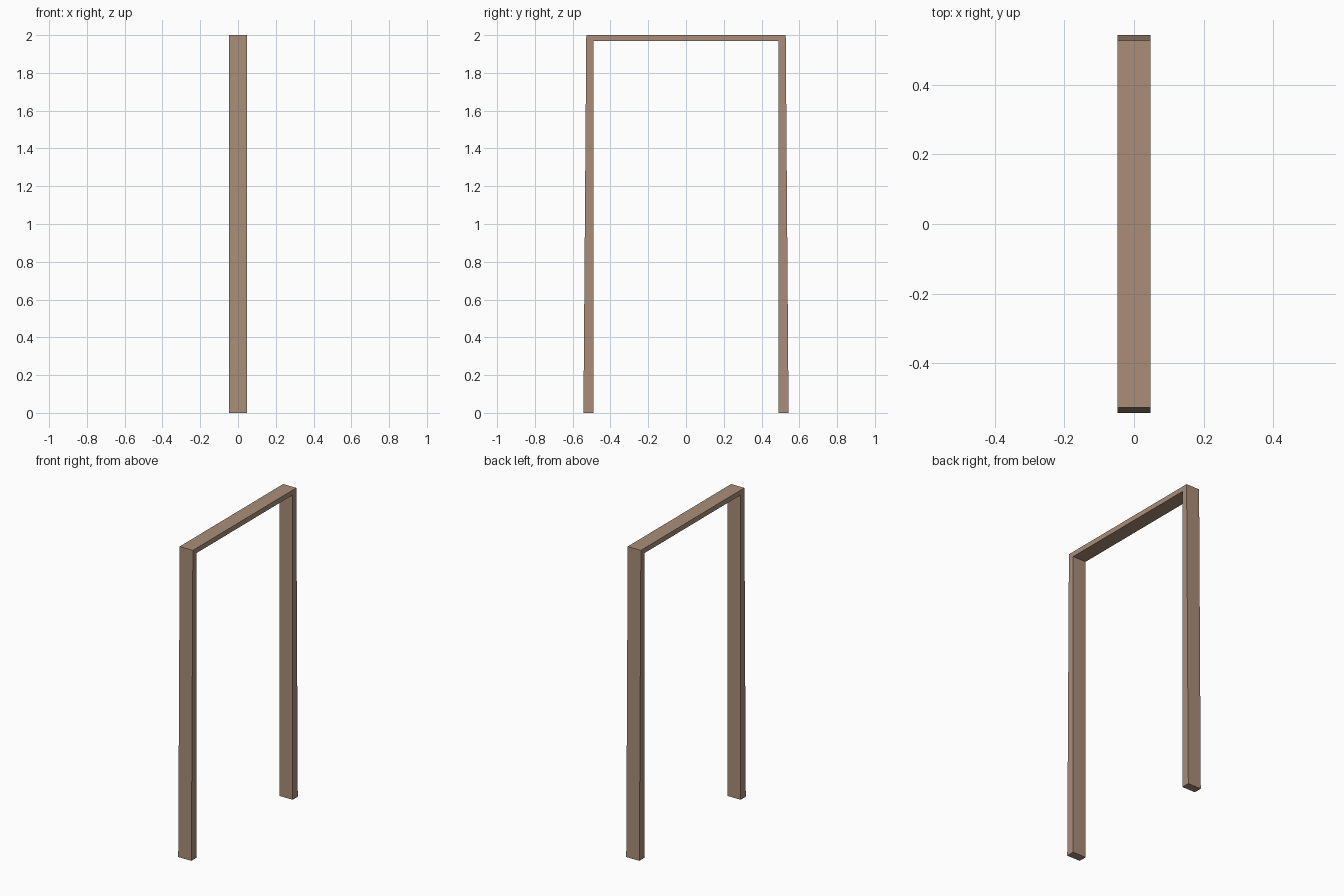
import bpy, bmesh

if "Cube" in bpy.data.objects:
    bpy.data.objects.remove(bpy.data.objects["Cube"])

HALF_DEPTH = 0.047
INNER_Y, INNER_Z = 0.49, 1.968
FOOT_Y, TOP_Y, TOP_Z = 0.543, 0.528, 2.0

# half of the frame outline in (y, z): outer edge tapers slightly towards the top
half = [(INNER_Y, INNER_Z), (INNER_Y, 0), (FOOT_Y, 0), (TOP_Y, TOP_Z)]
outline = half + [(-y, z) for y, z in reversed(half)]

# door frame: two jambs and a head, extruded through the wall depth
bm = bmesh.new()
face = bm.faces.new([bm.verts.new((-HALF_DEPTH, y, z)) for y, z in outline])
ext = bmesh.ops.extrude_face_region(bm, geom=[face], use_keep_orig=True)
verts = [v for v in ext["geom"] if isinstance(v, bmesh.types.BMVert)]
bmesh.ops.translate(bm, verts=verts, vec=(2 * HALF_DEPTH, 0, 0))
bmesh.ops.recalc_face_normals(bm, faces=bm.faces)

mesh = bpy.data.meshes.new("door_frame")
bm.to_mesh(mesh)
bm.free()
frame = bpy.data.objects.new("door_frame", mesh)
bpy.context.collection.objects.link(frame)

# brown wood
wood = bpy.data.materials.new("wood")
wood.diffuse_color = (0.40, 0.27, 0.19, 1)
wood.use_nodes = True
wood.node_tree.nodes["Principled BSDF"].inputs["Base Color"].default_value = wood.diffuse_color
mesh.materials.append(wood)
